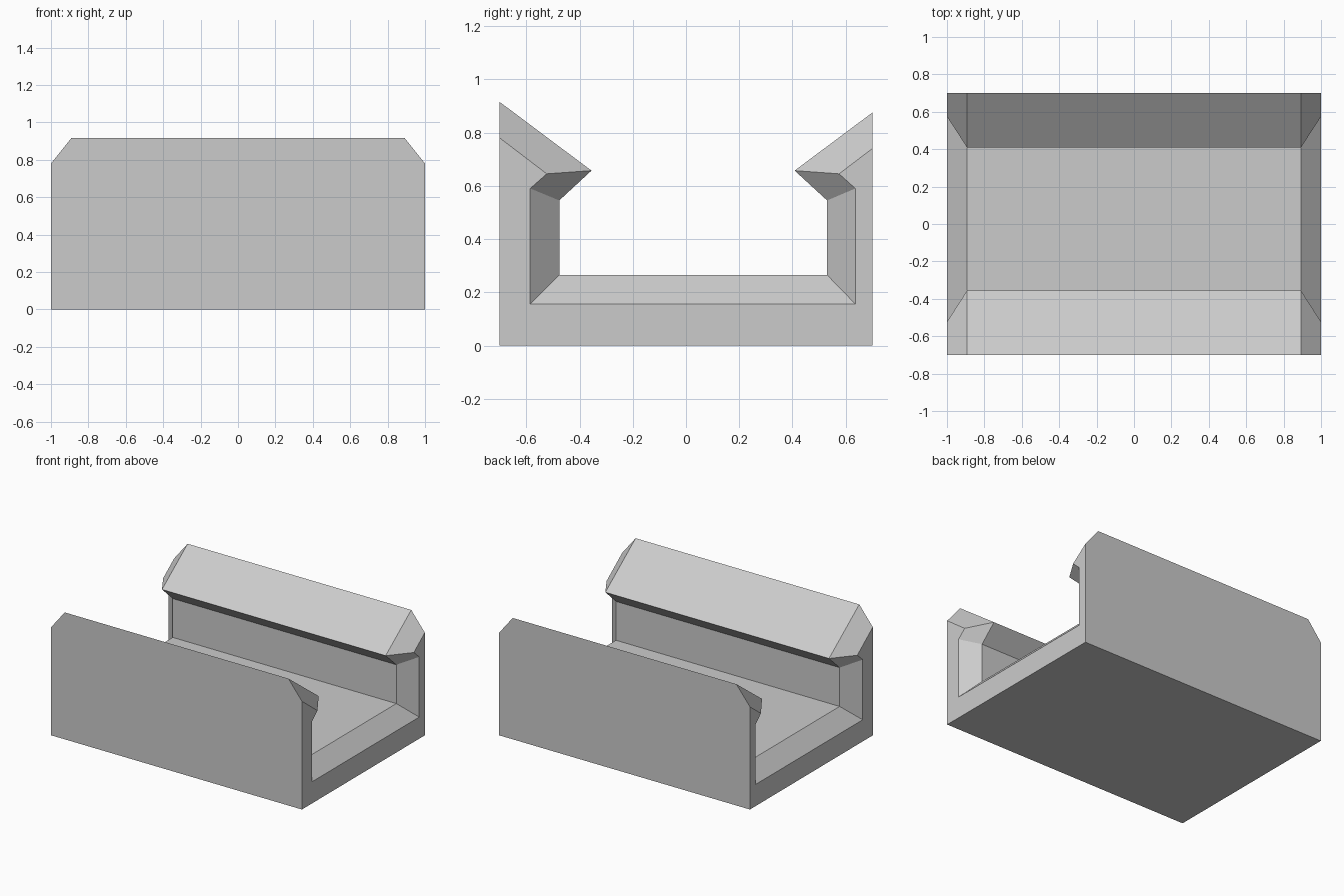
import bpy
import bmesh

cube = bpy.data.objects.get("Cube")
if cube:
    bpy.data.objects.remove(cube, do_unlink=True)

# One grey for the whole block
grey = bpy.data.materials.new("light_grey")
grey.use_nodes = True
colour = (0.6, 0.6, 0.6, 1)
grey.diffuse_color = colour
grey.node_tree.nodes["Principled BSDF"].inputs["Base Color"].default_value = colour

# Channel cross-sections (y, z): the flared end and the main body
end_profile = [(-0.7, 0), (0.7, 0), (0.7, 0.74), (0.575, 0.645), (0.636, 0.59),
               (0.636, 0.156), (-0.585, 0.156), (-0.585, 0.59),
               (-0.523, 0.645), (-0.7, 0.78)]
body_profile = [(-0.7, 0), (0.7, 0), (0.7, 0.875), (0.408, 0.657), (0.53, 0.545),
                (0.53, 0.265), (-0.476, 0.265), (-0.476, 0.545),
                (-0.355, 0.657), (-0.7, 0.915)]

bm = bmesh.new()


def ring(profile, x):
    return [bm.verts.new((x, y, z)) for y, z in profile]


# Loft the chamfered ends and the body along x
rings = [ring(end_profile, -1), ring(body_profile, -0.892),
         ring(body_profile, 0.892), ring(end_profile, 1)]
for a, b in zip(rings, rings[1:]):
    for i in range(len(a)):
        j = (i + 1) % len(a)
        bm.faces.new((a[i], a[j], b[j], b[i]))

# End caps
bm.faces.new(rings[0])
bm.faces.new(rings[-1])

# Merge the flat outer walls and base into single faces
bmesh.ops.recalc_face_normals(bm, faces=bm.faces)
bmesh.ops.dissolve_limit(bm, angle_limit=0.005, verts=bm.verts, edges=bm.edges)

mesh = bpy.data.meshes.new("slotted_channel")
bm.to_mesh(mesh)
bm.free()
mesh.materials.append(grey)
channel = bpy.data.objects.new("slotted_channel", mesh)
bpy.context.collection.objects.link(channel)
